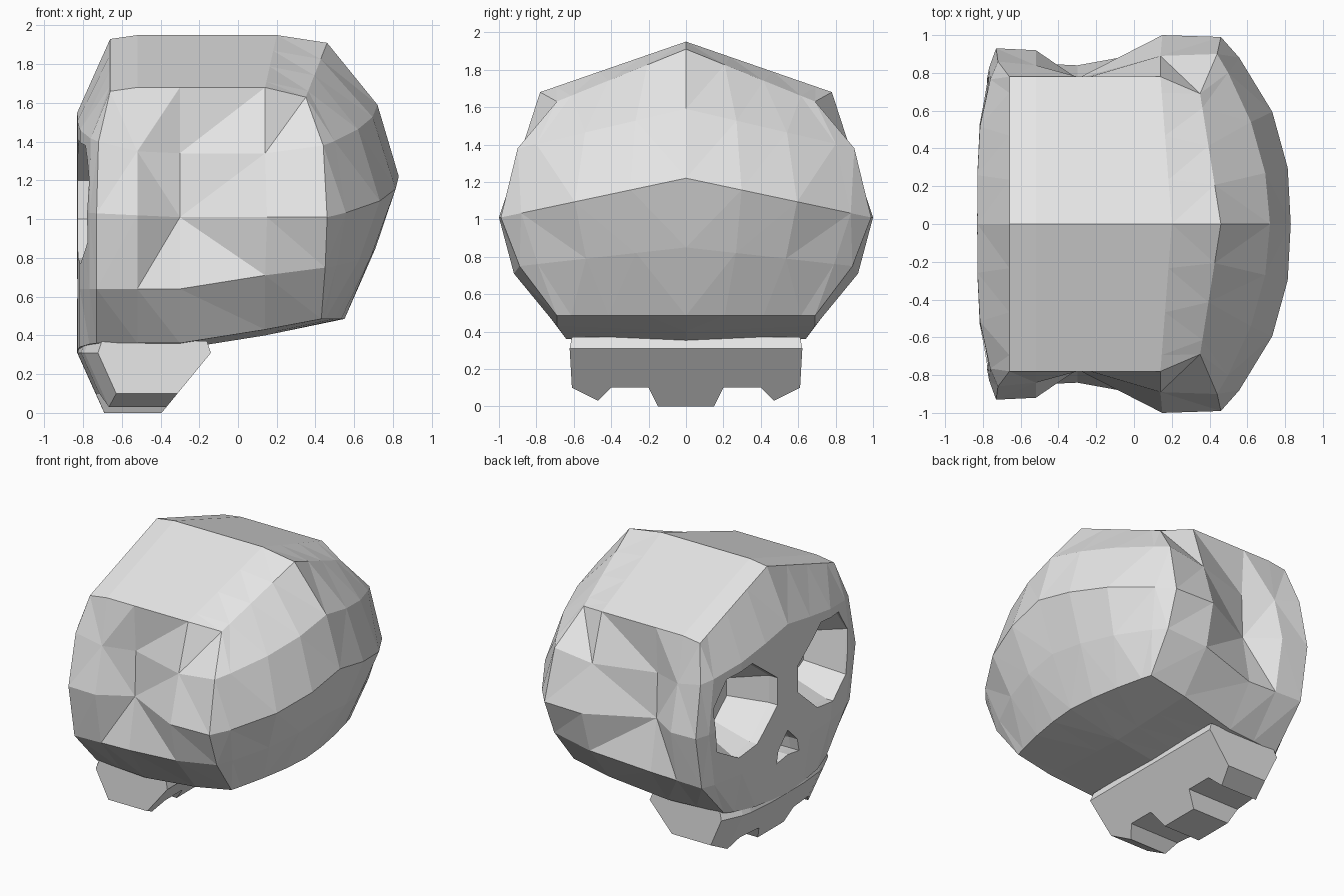
import bpy
import bmesh

cube = bpy.data.objects.get("Cube")
if cube:
    bpy.data.objects.remove(cube, do_unlink=True)

bone = bpy.data.materials.new("bone_grey")
bone.use_nodes = True
bone.diffuse_color = (0.8, 0.8, 0.8, 1)
bone.node_tree.nodes["Principled BSDF"].inputs["Base Color"].default_value = (0.8, 0.8, 0.8, 1)

COLUMNS = (0, 0.3, 0.6, 0.89, 1)


def make_object(name, bm):
    """Weld, orient and link a mesh."""
    bmesh.ops.remove_doubles(bm, verts=bm.verts, dist=0.0005)
    bmesh.ops.recalc_face_normals(bm, faces=bm.faces)
    mesh = bpy.data.meshes.new(name)
    bm.to_mesh(mesh)
    bm.free()
    mesh.materials.append(bone)
    obj = bpy.data.objects.new(name, mesh)
    bpy.context.collection.objects.link(obj)
    return obj


def add_grid(bm, rows, closed=False):
    """Skin rows of points with faces on both sides of the middle plane."""
    for side in (1, -1):
        grid = [[bm.verts.new((x, y * side, z)) for x, y, z in row] for row in rows]
        count = len(rows[0])
        for a, b in zip(grid, grid[1:]):
            for i in range(count if closed else count - 1):
                j = (i + 1) % count
                bm.faces.new((a[i], a[j], b[j], b[i]))
        if closed:
            bm.faces.new(grid[-1])


def span(center, edge, power=1.0):
    """Row of points from the middle plane to an edge point, bulged in x."""
    cx, cz = center
    ex, ey, ez = edge
    return [(cx + (ex - cx) * t ** power, ey * t, cz + (ez - cz) * t) for t in COLUMNS]


# Side of the head: stations from face to back, each from roof edge to base
sides = [
    [(-.66, .78, 1.66), (-.72, .86, 1.4), (-.73, .93, 1.03), (-.73, .86, .64), (-.73, .6, .36)],
    [(-.52, .78, 1.68), (-.52, .84, 1.35), (-.52, .92, 1.02), (-.52, .85, .64), (-.52, .62, .36)],
    [(-.3, .78, 1.68), (-.3, .76, 1.34), (-.3, .77, 1.01), (-.3, .84, .64), (-.3, .64, .36)],
    [(.14, .78, 1.68), (.14, .89, 1.34), (.15, 1, 1.01), (.14, .92, .71), (.14, .69, .43)],
    [(.35, .69, 1.63), (.44, .9, 1.38), (.46, .99, 1.01), (.45, .89, .75), (.43, .69, .485)],
]
ridge = [(-.66, 1.93), (-.52, 1.95), (-.3, 1.95), (.2, 1.95), (.46, 1.91)]
keel = [(-.83, .31), (-.52, .33), (-.3, .33), (.14, .4), (.55, .485)]
face_line = [(-.83, 1.55), (-.83, 1.05), (-.83, .64)]
back_line = [(.72, 1.59), (.83, 1.22), (.71, .85)]

roof = [span(c, s[0]) for c, s in zip(ridge, sides)]
base_powers = (4, 1, 1, 1, 1.6)
base = [span(c, s[-1], p) for c, s, p in zip(keel, sides, base_powers)]
face = [span(c, e, 4) for c, e in zip(face_line, sides[0][1:-1])]
back = [span(c, e, p) for c, e, p in zip(back_line, sides[-1][1:-1], (2, 2.6, 2.2))]

bm = bmesh.new()
add_grid(bm, sides)
add_grid(bm, roof)
add_grid(bm, base)
add_grid(bm, [roof[0]] + face + [base[0]])
add_grid(bm, [roof[-1]] + back + [base[-1]])
bmesh.ops.remove_doubles(bm, verts=bm.verts, dist=0.0005)
bmesh.ops.triangulate(bm, faces=bm.faces)
head = make_object("head", bm)


# Eye sockets and nose opening, cut as tapered pockets
def cut_pocket(name, outline, depth_x, taper):
    cy = sum(p[0] for p in outline) / len(outline)
    cz = sum(p[1] for p in outline) / len(outline)
    bm = bmesh.new()
    rings = []
    for x, s in ((-1, 1), (-.76, 1), (depth_x, taper)):
        rings.append([bm.verts.new((x, cy + (y - cy) * s, cz + (z - cz) * s)) for y, z in outline])
    for a, b in zip(rings, rings[1:]):
        for i in range(len(a)):
            j = (i + 1) % len(a)
            bm.faces.new((a[i], a[j], b[j], b[i]))
    bm.faces.new(rings[0])
    bm.faces.new(rings[-1])
    cutter = make_object(name, bm)
    cutter.hide_render = True
    mod = head.modifiers.new(name, 'BOOLEAN')
    mod.operation = 'DIFFERENCE'
    mod.solver = 'EXACT'
    mod.object = cutter
    bpy.context.view_layer.objects.active = head
    bpy.ops.object.modifier_apply(modifier=mod.name)
    bpy.data.objects.remove(cutter, do_unlink=True)


eye = [(.78, 1.2), (.65, 1.38), (.4, 1.41), (.12, 1.2), (.12, 1), (.35, .8), (.55, .77), (.75, .88)]
for label, side in (("left", -1), ("right", 1)):
    cut_pocket(label + "_eye_socket", [(y * side, z) for y, z in eye], -.5, .65)
cut_pocket("nose_opening", [(0, .77), (.11, .66), (.13, .57), (0, .59), (-.13, .57), (-.11, .66)], -.64, .6)


# Upper jaw with three stubby teeth, lofted across its width
def jaw_ring(y, bottom):
    front = -.83 + .1 * (y / .6) ** 4
    rear = -.14
    low = .31 - bottom
    wide = y * 1.02 if y > .5 else y
    return [
        (front + .02, y, .37), (front, wide, .31), (front + low * .45, y, bottom),
        (rear - low * .82, y, bottom), (rear, wide, .31), (rear - .02, y, .37),
    ]


teeth = [(0, 0), (.15, 0), (.2, .1), (.4, .1), (.47, .03), (.61, .1)]
bm = bmesh.new()
add_grid(bm, [jaw_ring(y, z) for y, z in teeth], closed=True)
make_object("jaw", bm)
